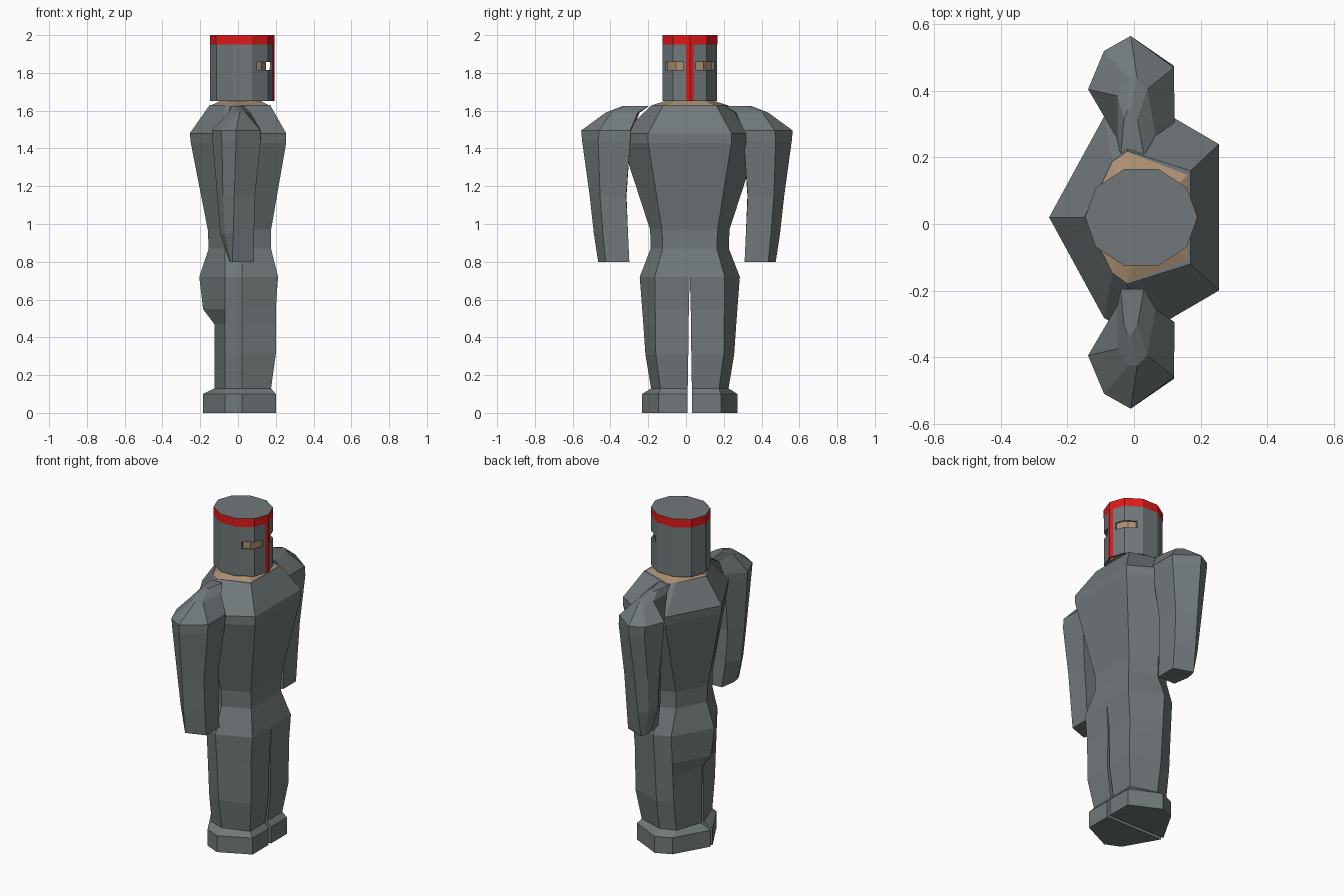
import bpy, bmesh, math

if "Cube" in bpy.data.objects:
    bpy.data.objects.remove(bpy.data.objects["Cube"])

CY = 0.02  # symmetry plane of the figure
HX, HY = 0.022, 0.02  # helmet axis


def material(name, color):
    m = bpy.data.materials.new(name)
    m.diffuse_color = color
    m.use_nodes = True
    m.node_tree.nodes["Principled BSDF"].inputs["Base Color"].default_value = m.diffuse_color
    return m


RED = material("red_paint", (0.75, 0.01, 0.01, 1))
TAN = material("skin", (0.42, 0.28, 0.17, 1))
STEEL = material("dark_steel", (0.165, 0.19, 0.195, 1))


def loft(name, rings, mat=STEEL, y=0.0, caps=(True, True), mirror=False):
    """Skin a stack of equal-sized closed rings of (x, y, z) points."""
    bm = bmesh.new()
    vs = [[bm.verts.new(p) for p in r] for r in rings]
    n = len(rings[0])
    for a, b in zip(vs, vs[1:]):
        for i in range(n):
            j = (i + 1) % n
            bm.faces.new((a[i], a[j], b[j], b[i]))
    if caps[0]:
        bm.faces.new(vs[0][::-1])
    if caps[1]:
        bm.faces.new(vs[-1])
    bmesh.ops.recalc_face_normals(bm, faces=bm.faces)
    me = bpy.data.meshes.new(name)
    bm.to_mesh(me)
    bm.free()
    ob = bpy.data.objects.new(name, me)
    bpy.context.collection.objects.link(ob)
    ob.location.y = y
    me.materials.append(mat)
    if mirror:
        ob.modifiers.new("mirror", 'MIRROR').use_axis = (False, True, False)
        ob.modifiers["mirror"].use_mirror_merge = False
    return ob


def half(z, back, front, front_w, side_w, s1=-0.07, s2=0.02):
    """Half of the body section, from the back ridge round to the front."""
    return [(back, 0, z), (s1, side_w * 0.84, z), (s2, side_w, z), (front, front_w, z)]


def full(*a):
    h = half(*a)
    return h + [(x, -y, z) for x, y, z in h[:0:-1]]


# torso
loft("torso", [full(*r) for r in (
    (0.72, -0.205, 0.212, 0.185, 0.265),
    (0.87, -0.155, 0.175, 0.143, 0.207),
    (0.97, -0.16, 0.175, 0.147, 0.21),
    (1.43, -0.25, 0.255, 0.22, 0.36, -0.085, 0.015),
    (1.48, -0.255, 0.255, 0.22, 0.36, -0.09, 0.015),
    (1.63, -0.15, 0.17, 0.14, 0.2, -0.065, -0.02))], y=CY)

# legs
legs = []
for z, back, front, fw, sw, gap in (
        (0.13, -0.125, 0.175, 0.155, 0.205, 0.011),
        (0.31, -0.125, 0.2, 0.18, 0.235, 0.008),
        (0.47, -0.125, 0.2, 0.182, 0.246, 0.006),
        (0.55, -0.185, 0.2, 0.183, 0.252, 0.005),
        (0.72, -0.205, 0.212, 0.185, 0.265, 0.0005)):
    h = half(z, back, front, fw, sw)
    legs.append([(back, gap, z)] + h[1:] + [(front, gap, z)])
loft("legs", legs, y=CY, mirror=True)

# boots
boots = []
for z, back, front, fw, sw in ((0, -0.185, 0.2, 0.165, 0.252),
                               (0.1, -0.185, 0.2, 0.165, 0.252),
                               (0.13, -0.125, 0.175, 0.155, 0.205)):
    h = half(z, back, front, fw, sw)
    boots.append([(back, 0.011, z)] + h[1:] + [(front, 0.011, z)])
loft("boots", boots, y=CY, mirror=True)

# arms: front inner, front outer, outer, back outer, back, inner back
arm = [
    (0.80, (.085, .305), (.085, .43), (-.03, .47), (-.04, .44), (-.045, .40), (-.03, .305)),
    (0.95, (.085, .312), (.085, .445), (-.025, .493), (-.07, .455), (-.095, .40), (-.05, .312)),
    (1.15, (.09, .322), (.09, .46), (-.02, .515), (-.08, .475), (-.11, .41), (-.06, .32)),
    (1.44, (.12, .30), (.12, .47), (-.01, .555), (-.085, .515), (-.135, .40), (-.055, .30)),
    (1.495, (.122, .30), (.12, .465), (-.01, .56), (-.09, .515), (-.138, .40), (-.055, .29)),
    (1.59, (.065, .26), (.04, .40), (.01, .43), (-.015, .43), (-.05, .38), (-.05, .25)),
    (1.625, (.03, .20), (.01, .31), (-.01, .34), (-.02, .335), (-.03, .31), (-.04, .20)),
]
loft("arms", [[(x, y, r[0]) for x, y in r[1:]] for r in arm], y=0.005, mirror=True)

# neck
loft("neck", [full(*r) for r in (
    (1.63, -0.14, 0.16, 0.128, 0.197, -0.065, -0.02),
    (1.66, -0.075, 0.105, 0.07, 0.10, -0.045, 0.0),
    (1.72, -0.075, 0.105, 0.07, 0.10, -0.045, 0.0))], TAN, y=CY)


def decagon(z, rx, ry):
    return [(HX + rx * math.cos(math.tau * i / 10), HY + ry * math.sin(math.tau * i / 10), z)
            for i in range(10)]


# head inside the helmet
loft("head", [decagon(z, 0.125, 0.125) for z in (1.68, 1.95)], TAN)

# helmet shell with eye slits
helmet = loft("helmet", [decagon(z, 0.169, 0.152) for z in (1.65, 2.0)], caps=(False, True))
shell = helmet.modifiers.new("shell", 'SOLIDIFY')
shell.thickness, shell.offset = 0.012, -1
slit = loft("slit_cutter", [[(x, y, z) for x, y in
                             ((0.1, 0.034), (0.25, 0.034), (0.25, 0.13), (0.1, 0.13))]
                            for z in (1.815, 1.857)], y=HY, mirror=True)
slit.hide_render = True
slit.hide_set(True)
cut = helmet.modifiers.new("slits", 'BOOLEAN')
cut.object, cut.operation, cut.solver = slit, 'DIFFERENCE', 'EXACT'

# red brow band and front stripe
loft("helmet_band", [decagon(z, 0.170, 0.153) for z in (1.95, 2.0)], RED, caps=(False, False))
loft("helmet_stripe", [[(0.178, -0.02, z), (0.1848, -0.02, z), (0.192, 0, z),
                        (0.1848, 0.02, z), (0.178, 0.02, z)]
                       for z in (1.65, 1.95)], RED, y=HY)
